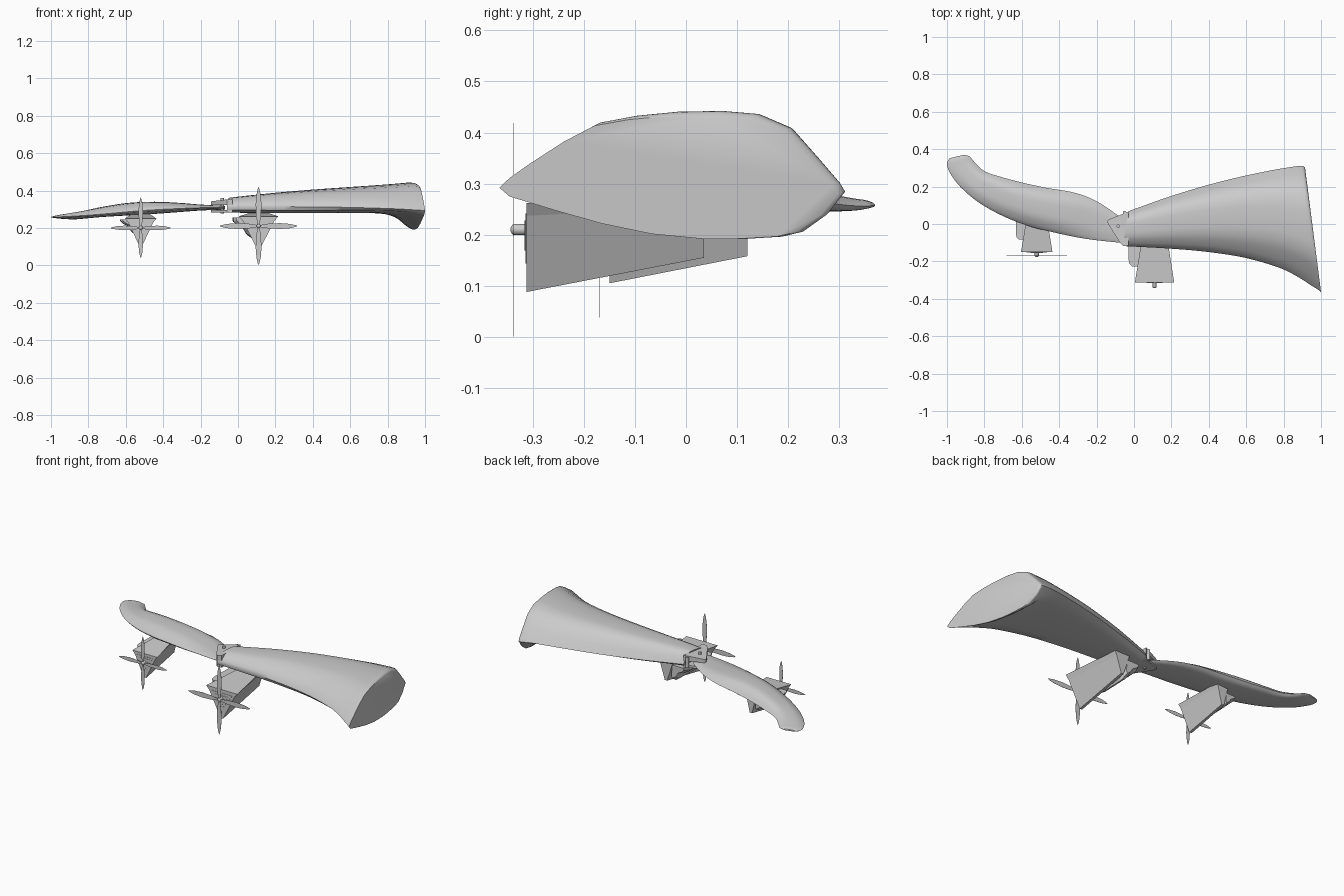
import bpy, bmesh, math

if "Cube" in bpy.data.objects:
    bpy.data.objects.remove(bpy.data.objects["Cube"])

def finish(name, bm, smooth=False):
    bmesh.ops.recalc_face_normals(bm, faces=bm.faces)
    me = bpy.data.meshes.new(name)
    bm.to_mesh(me)
    bm.free()
    ob = bpy.data.objects.new(name, me)
    bpy.context.collection.objects.link(ob)
    if smooth:
        bpy.ops.object.select_all(action='DESELECT')
        ob.select_set(True)
        bpy.context.view_layer.objects.active = ob
        bpy.ops.object.shade_smooth_by_angle(angle=math.radians(50))
    return ob

def loft(name, rings, smooth=False):
    bm = bmesh.new()
    vs = [[bm.verts.new(p) for p in r] for r in rings]
    n = len(vs[0])
    for a, b in zip(vs, vs[1:]):
        for i in range(n):
            j = (i + 1) % n
            bm.faces.new((a[i], a[j], b[j], b[i]))
    bm.faces.new(vs[0])
    bm.faces.new(vs[-1])
    return finish(name, bm, smooth)

def spline(rows, steps=4):
    # Catmull-Rom through the stations
    out = []
    for i in range(len(rows) - 1):
        p = [rows[max(i - 1, 0)], rows[i], rows[i + 1], rows[min(i + 2, len(rows) - 1)]]
        for k in range(steps):
            t = k / steps
            out.append([0.5 * (2*b + (c - a)*t + (2*a - 5*b + 4*c - d)*t*t + (3*b - a - 3*c + d)*t**3)
                        for a, b, c, d in zip(*p)])
    return out + [list(rows[-1])]

# Wing section: (chord fraction, height fraction) above and below the mid line
UPPER = [(0, .04), (.03, .17), (.09, .36), (.19, .65), (.28, .86), (.38, .94), (.5, .99),
         (.63, 1), (.74, .96), (.84, .78), (.92, .4), (.985, .08)]
LOWER = [(1, -.05), (.95, -.5), (.88, -.85), (.82, -.95), (.7, -1), (.6, -1), (.45, -.9),
         (.3, -.68), (.17, -.42), (.03, -.12)]

def wing(name, stations):
    # station: nose x, nose y, tail x, tail y, bottom z, mid z, top z, bluntness power
    rings = []
    for xl, yl, xt, yt, zb, zm, zt, e in spline(stations):
        ring = []
        for t, s in UPPER + LOWER:
            p = e if t < .5 else 1
            h = math.copysign(abs(s)**p, s)
            z = zm + h * ((zt - zm) if s > 0 else (zm - zb))
            ring.append((xl + (xt - xl)*t, yl + (yt - yl)*t, z))
        rings.append(ring)
    return loft(name, rings, True)

wing("inner_wing", [
    (-.06, -.118, -.03, .068, .282, .302, .362, .55),
    (.02, -.122, .03, .09, .281, .302, .370, .55),
    (.2, -.132, .2, .15, .280, .300, .388, .58),
    (.4, -.150, .4, .21, .280, .298, .405, .62),
    (.6, -.182, .58, .255, .280, .297, .418, .7),
    (.78, -.235, .75, .29, .277, .295, .430, .82),
    (.88, -.285, .83, .303, .255, .293, .437, .92),
    (.95, -.33, .88, .31, .212, .290, .442, 1),
    (.985, -.352, .905, .31, .193, .288, .441, 1),
    (1.0, -.365, .915, .298, .192, .286, .434, 1)])

wing("outer_wing", [
    (-.075, -.1, -.07, .035, .298, .308, .318, .7),
    (-.2, -.087, -.2, .122, .293, .306, .325, .7),
    (-.3, -.072, -.32, .168, .285, .301, .334, .7),
    (-.42, -.047, -.46, .192, .275, .294, .340, .7),
    (-.56, -.012, -.6, .222, .267, .284, .334, .7),
    (-.7, .042, -.73, .257, .259, .272, .314, .7),
    (-.83, .115, -.80, .283, .251, .263, .294, .7),
    (-.93, .2, -.84, .318, .246, .258, .280, .7),
    (-.985, .275, -.865, .345, .247, .257, .272, .7),
    (-1.0, .325, -.88, .362, .251, .257, .268, .7),
    (-.985, .352, -.91, .37, .254, .258, .263, .7)])

# Folding hinge: two pointed lugs around the outer wing root
def plate(name, pts, z0, z1, slope=0):
    return loft(name, [[(x, y, z0) for x, y in pts],
                       [(x, y, z1 + slope*(x + .145)) for x, y in pts]])

LUG = [(-.03, -.116), (-.058, -.118), (-.075, -.1), (-.135, -.005), (-.145, .015),
       (-.135, .024), (-.03, .066)]
plate("upper_hinge_lug", LUG, .322, .342, .12)
plate("lower_hinge_lug", LUG, .283, .297)

def disc(name, x, y, z0, z1, r, n=12):
    return plate(name, [(x + r*math.cos(2*math.pi*i/n), y + r*math.sin(2*math.pi*i/n))
                        for i in range(n)], z0, z1)
disc("hinge_pin", -.085, -.012, .278, .36, .009)
disc("hinge_stop", -.05, .06, .285, .35, .01)

def engine(tag, cx, y0, y1, s, ztop, zkeel, zback, cz, rad, yprop):
    # Tapered V-shaped nacelle, wide at the front
    def vee(y, w, zt, zk):
        return [(cx - w, y, zt), (cx + w, y, zt), (cx + w*.8, y, zt - .025*s),
                (cx + .008, y, zk), (cx - .008, y, zk), (cx - w*.8, y, zt - .025*s)]
    loft(tag + "_nacelle", [vee(y0, .105*s, ztop, zkeel), vee(y1, .05*s, .28, zback)])
    # Nested front lips
    for k, f in enumerate((.7, .42)):
        m = ztop - .055*s
        loft(f"{tag}_front_lip_{k}", [
            [(cx - .1*s*g, y, m + .05*s*g), (cx + .1*s*g, y, m + .05*s*g), (cx, y, m - .09*s*g)]
            for y, g in ((y0 + .02, f), (y0 - .002 - .002*k, f))])
    # Rounded side duct, tucked under the nacelle flank
    top = ztop - .006
    duct = [(-.14, top), (-.138, .235), (-.115, .215), (-.085, .2), (-.065, .165),
            (-.03, .14), (-.02, .16), (-.03, top)]
    ys = [(y0 + .085*s, .75), (y0 + .1*s, .94), (y0 + .13*s, 1), (y1 - .05, .95), (y1 - .005, .7)]
    loft(tag + "_side_duct", [[(cx - .06*s + (x + .06)*s*k, y, top + (z - top)*s*k)
                               for x, z in duct] for y, k in ys])
    # Spinner
    N = 12
    loft(tag + "_spinner", [[(cx + r*math.cos(2*math.pi*i/N), y, cz + r*math.sin(2*math.pi*i/N))
                             for i in range(N)]
                            for y, r in ((y0 + .02, .011), (yprop, .011), (yprop - .003, .009),
                                         (yprop - .006, .004))], True)
    # Four slim propeller blades
    half = [(.03, .025), (.25, .06), (.55, .075), (.8, .055), (.95, .022)]
    outline = half + [(1, 0)] + [(l, -w) for l, w in reversed(half)]
    for b in range(4):
        a = b*math.pi/2
        c, sn = math.cos(a)*rad, math.sin(a)*rad
        loft(f"{tag}_blade_{b}", [[(cx + l*c - w*sn, y, cz + l*sn + w*c) for l, w in outline]
                                  for y in (yprop - .0005, yprop + .0005)])

engine("inner", .11, -.312, .035, 1.0, .262, .088, .155, .21, .209, -.337)
engine("outer", -.52, -.15, .12, .8, .25, .105, .158, .2, .162, -.17)
